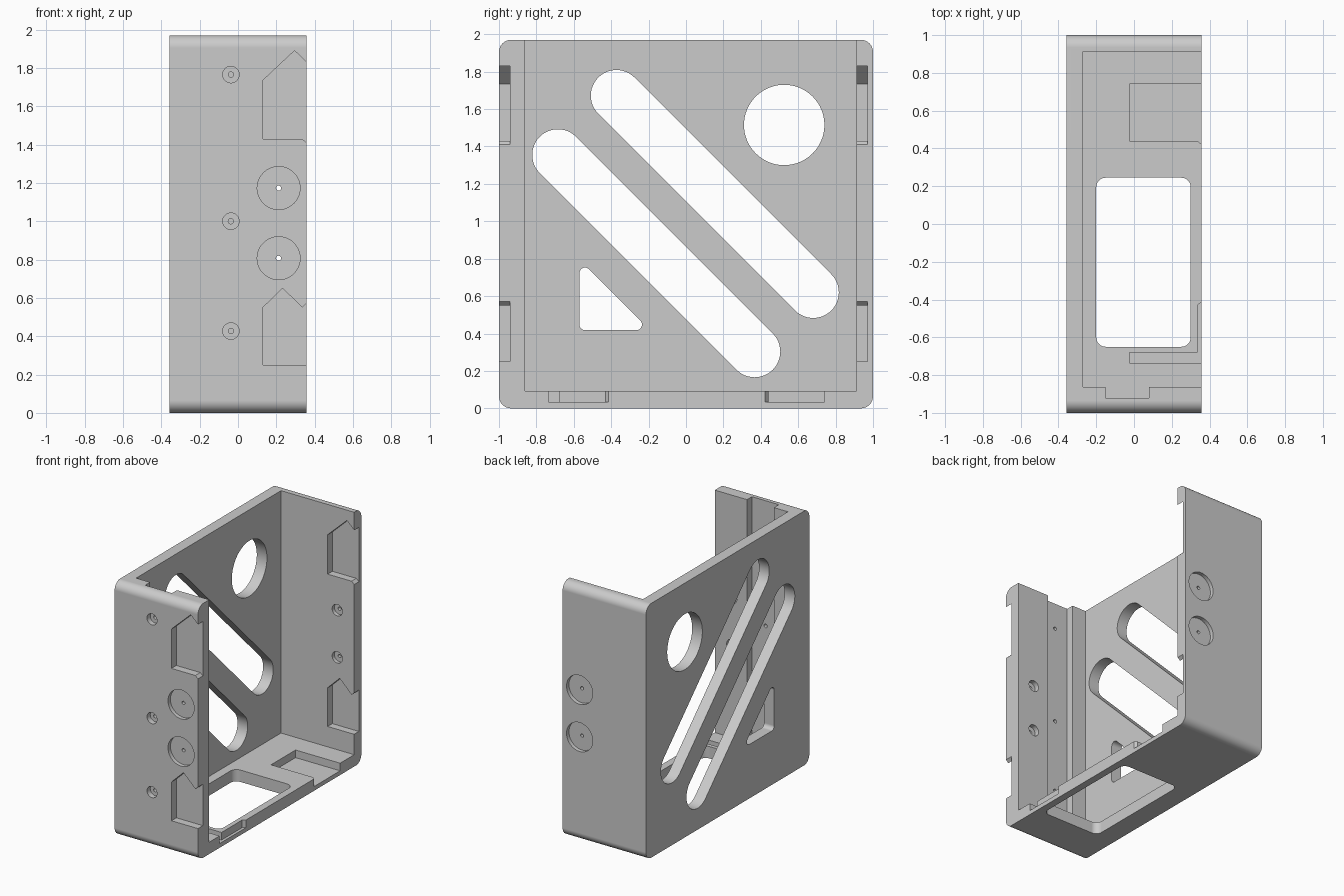
import bpy, bmesh, math
from mathutils import Vector

cube = bpy.data.objects.get("Cube")
if cube:
    bpy.data.objects.remove(cube, do_unlink=True)

grey = bpy.data.materials.new("light grey")
grey.use_nodes = True
grey.diffuse_color = (0.6, 0.6, 0.6, 1)
grey.node_tree.nodes["Principled BSDF"].inputs["Base Color"].default_value = (0.6, 0.6, 0.6, 1)


def prism(name, outline, axis, lo, hi):
    """Extrude a 2D outline along an axis from lo to hi."""
    place = {"x": lambda u, v, w: (w, u, v),
             "y": lambda u, v, w: (u, w, v),
             "z": lambda u, v, w: (u, v, w)}[axis]
    bm = bmesh.new()
    base = bm.faces.new([bm.verts.new(place(u, v, lo)) for u, v in outline])
    ext = bmesh.ops.extrude_face_region(bm, geom=[base], use_keep_orig=True)
    shift = Vector(place(0, 0, hi - lo))
    bmesh.ops.translate(bm, vec=shift,
                        verts=[g for g in ext["geom"] if isinstance(g, bmesh.types.BMVert)])
    bmesh.ops.recalc_face_normals(bm, faces=bm.faces)
    mesh = bpy.data.meshes.new(name)
    bm.to_mesh(mesh)
    bm.free()
    mesh.materials.append(grey)
    obj = bpy.data.objects.new(name, mesh)
    bpy.context.collection.objects.link(obj)
    return obj


def rounded(points, r, n=10):
    """Polygon with every corner filleted."""
    pts = [Vector(p) for p in points]
    out = []
    for i, p in enumerate(pts):
        a = (pts[i - 1] - p).normalized()
        b = (pts[(i + 1) % len(pts)] - p).normalized()
        half = math.acos(a.dot(b)) / 2
        centre = p + (a + b).normalized() * r / math.sin(half)
        s = p + a * r / math.tan(half) - centre
        e = p + b * r / math.tan(half) - centre
        sweep = math.pi - 2 * half
        for k in range(n + 1):
            t = sweep * k / n
            out.append(centre + (s * math.sin(sweep - t) + e * math.sin(t)) / math.sin(sweep))
    return out


def rect(u0, u1, v0, v1):
    return [(u0, v0), (u1, v0), (u1, v1), (u0, v1)]


def disc(u, v, r, n=48):
    return [(u + r * math.cos(2 * math.pi * k / n), v + r * math.sin(2 * math.pi * k / n))
            for k in range(n)]


def slot(a, b, r, n=24):
    out = []
    ang = math.atan2(b[1] - a[1], b[0] - a[0])
    for c, start in ((b, ang - math.pi / 2), (a, ang + math.pi / 2)):
        for k in range(n + 1):
            t = start + math.pi * k / n
            out.append((c[0] + r * math.cos(t), c[1] + r * math.sin(t)))
    return out


# Shell block with rounded long edges
W, H = 0.357, 1.97
body = prism("bracket_body", rounded(rect(-1, 1, 0, H), 0.065), "x", -W, W)


def cut(outline, axis, lo, hi):
    cutter = prism("cutter", outline, axis, lo, hi)
    cutter.hide_render = True
    mod = body.modifiers.new("cut", "BOOLEAN")
    mod.operation, mod.solver, mod.object = "DIFFERENCE", "EXACT", cutter
    bpy.context.view_layer.objects.active = body
    bpy.ops.object.modifier_apply(modifier=mod.name)
    bpy.data.objects.remove(cutter, do_unlink=True)


# Interior, open at the top and side, with a vertical channel in the front wall
cut([(-0.27, 0.912), (0.5, 0.912), (0.5, -0.862), (0.08, -0.862), (0.08, -0.922),
     (-0.15, -0.922), (-0.15, -0.862), (-0.27, -0.862)], "z", 0.092, 2.2)

# Side panel openings: slots, round hole, triangle
cut(slot((-0.372, 1.672), (0.68, 0.62), 0.137), "x", -0.5, -0.2)
cut(slot((-0.685, 1.355), (0.367, 0.303), 0.137), "x", -0.5, -0.2)
cut(disc(0.525, 1.515, 0.215, 64), "x", -0.5, -0.2)
cut(rounded([(-0.57, 0.418), (-0.193, 0.418), (-0.57, 0.795)], 0.03), "x", -0.5, -0.2)

# Floor window and floor pockets (the second leaves a rim round the window)
cut(rounded(rect(-0.2, 0.3, -0.65, 0.245), 0.05), "z", -0.1, 0.2)
cut([(-0.025, 0.44), (0.335, 0.44), (0.4, 0.39), (0.4, 0.74), (-0.025, 0.74)], "z", 0.033, 0.2)
cut([(-0.025, -0.735), (0.4, -0.735), (0.4, -0.38), (0.335, -0.43),
     (0.335, -0.68), (-0.025, -0.68)], "z", 0.033, 0.2)

# Pointed pockets: outside of the front wall, inside of the back wall
upper = [(0.13, 1.43), (0.335, 1.43), (0.4, 1.37), (0.4, 1.79), (0.295, 1.89), (0.13, 1.735)]
lower = [(0.13, 0.25), (0.4, 0.25), (0.4, 0.61), (0.335, 0.55), (0.233, 0.65), (0.13, 0.55)]
for shape in (upper, lower):
    cut(shape, "y", -1.1, -0.94)
    cut(shape, "y", 0.8, 0.97)

# Round recesses on both outer walls, with pin holes and inner counterbores
for z in (0.807, 1.173):
    cut(disc(0.212, z, 0.112), "y", -1.1, -0.97)
    cut(disc(0.212, z, 0.112), "y", 0.97, 1.1)
    cut(disc(0.212, z, 0.044, 32), "y", -0.9, -0.8)
    cut(disc(0.212, z, 0.044, 32), "y", 0.8, 0.94)
    cut(disc(0.212, z, 0.013, 16), "y", -1.1, -0.8)
    cut(disc(0.212, z, 0.013, 16), "y", 0.8, 1.1)

# Counterbored screw holes along the channel
for z in (0.427, 1.0, 1.765):
    cut(disc(-0.037, z, 0.043, 32), "y", -1.1, -0.96)
    cut(disc(-0.037, z, 0.014, 16), "y", -1.1, -0.8)

# Smooth curved walls, crisp edges
bpy.ops.object.select_all(action="DESELECT")
body.select_set(True)
bpy.context.view_layer.objects.active = body
bpy.ops.object.shade_smooth_by_angle(angle=math.radians(30))
weighted = body.modifiers.new("weighted_normals", "WEIGHTED_NORMAL")
weighted.keep_sharp = True
